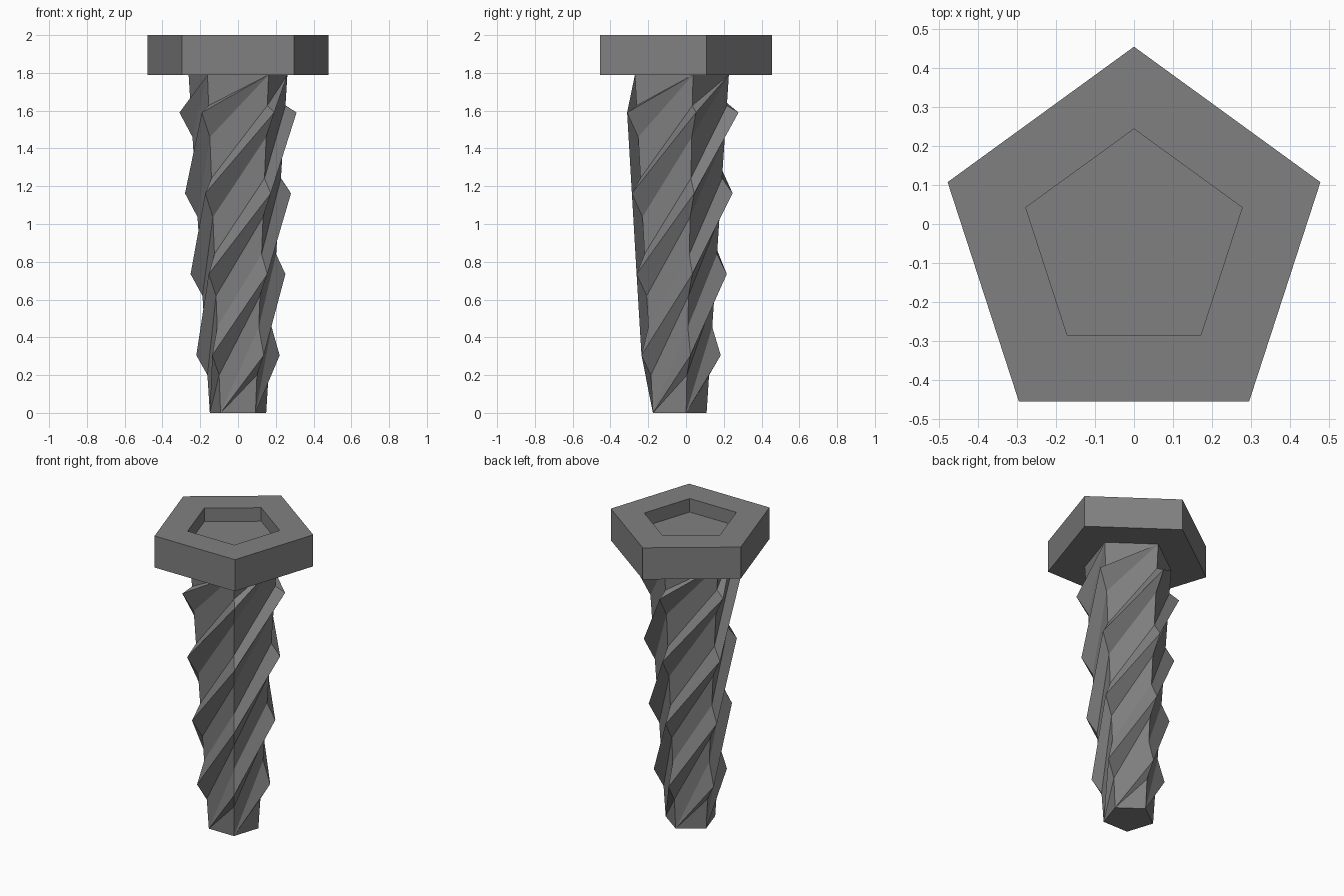
import bpy, bmesh
from math import sin, cos, radians

if "Cube" in bpy.data.objects:
    bpy.data.objects.remove(bpy.data.objects["Cube"])

CY = -0.048          # pentagon centre in y
TOP, NECK = 2.0, 1.79

dark = bpy.data.materials.new("dark_metal")
dark.diffuse_color = (0.216, 0.216, 0.216, 1)
dark.use_nodes = True
dark.node_tree.nodes["Principled BSDF"].inputs["Base Color"].default_value = dark.diffuse_color


def corner(i, r, z):
    a = radians(90 + 72 * i)
    return (r * cos(a), CY + r * sin(a), z)


def make(name, bm):
    bmesh.ops.recalc_face_normals(bm, faces=bm.faces)
    me = bpy.data.meshes.new(name)
    bm.to_mesh(me)
    bm.free()
    me.materials.append(dark)
    ob = bpy.data.objects.new(name, me)
    bpy.context.collection.objects.link(ob)
    return ob


def loft(name, rings):
    """Pentagonal rings (radius, z) joined in order and capped."""
    bm = bmesh.new()
    loops = [[bm.verts.new(corner(i, r, z)) for i in range(5)] for r, z in rings]
    for a, b in zip(loops, loops[1:]):
        for i in range(5):
            j = (i + 1) % 5
            bm.faces.new((a[i], a[j], b[j], b[i]))
    bm.faces.new(loops[0])
    bm.faces.new(loops[-1])
    return make(name, bm)


def shaft_r(z):
    return 0.157 + (0.275 - 0.157) * z / NECK


# Head with pentagonal socket
loft("head", [(0.503, NECK), (0.503, TOP), (0.292, TOP), (0.292, TOP - 0.09)])

# Tapered shaft
loft("shaft", [(shaft_r(0), 0), (shaft_r(NECK), NECK)])

# Five-start thread: (crest z, crest radius, rise above, drop below) per corner
levels = [(0.305, 0.232, 0.150, 0.105), (0.735, 0.264, 0.105, 0.115),
          (1.162, 0.295, 0.080, 0.125), (1.590, 0.326, 0.037, 0.130)]
bm = bmesh.new()
for s in range(5):
    start = bm.verts.new(corner(s - 1, shaft_r(0), 0))
    end = bm.verts.new(corner(s + 4, shaft_r(NECK), NECK))
    sections = []
    for k, (z, r, up, down) in enumerate(levels):
        sections.append([bm.verts.new(corner(s + k, rr, zz)) for rr, zz in
                         ((shaft_r(z + up), z + up), (r, z),
                          (shaft_r(z - down), z - down))])
    for e in range(2):
        bm.faces.new((start, sections[0][e], sections[0][e + 1]))
        bm.faces.new((end, sections[-1][e + 1], sections[-1][e]))
        for a, b in zip(sections, sections[1:]):
            bm.faces.new((a[e], b[e], b[e + 1], a[e + 1]))
    # Base strip against the shaft closes the ridge
    bm.faces.new((start, sections[0][2], sections[0][0]))
    bm.faces.new((end, sections[-1][0], sections[-1][2]))
    for a, b in zip(sections, sections[1:]):
        bm.faces.new((a[2], b[2], b[0], a[0]))
make("thread", bm)
